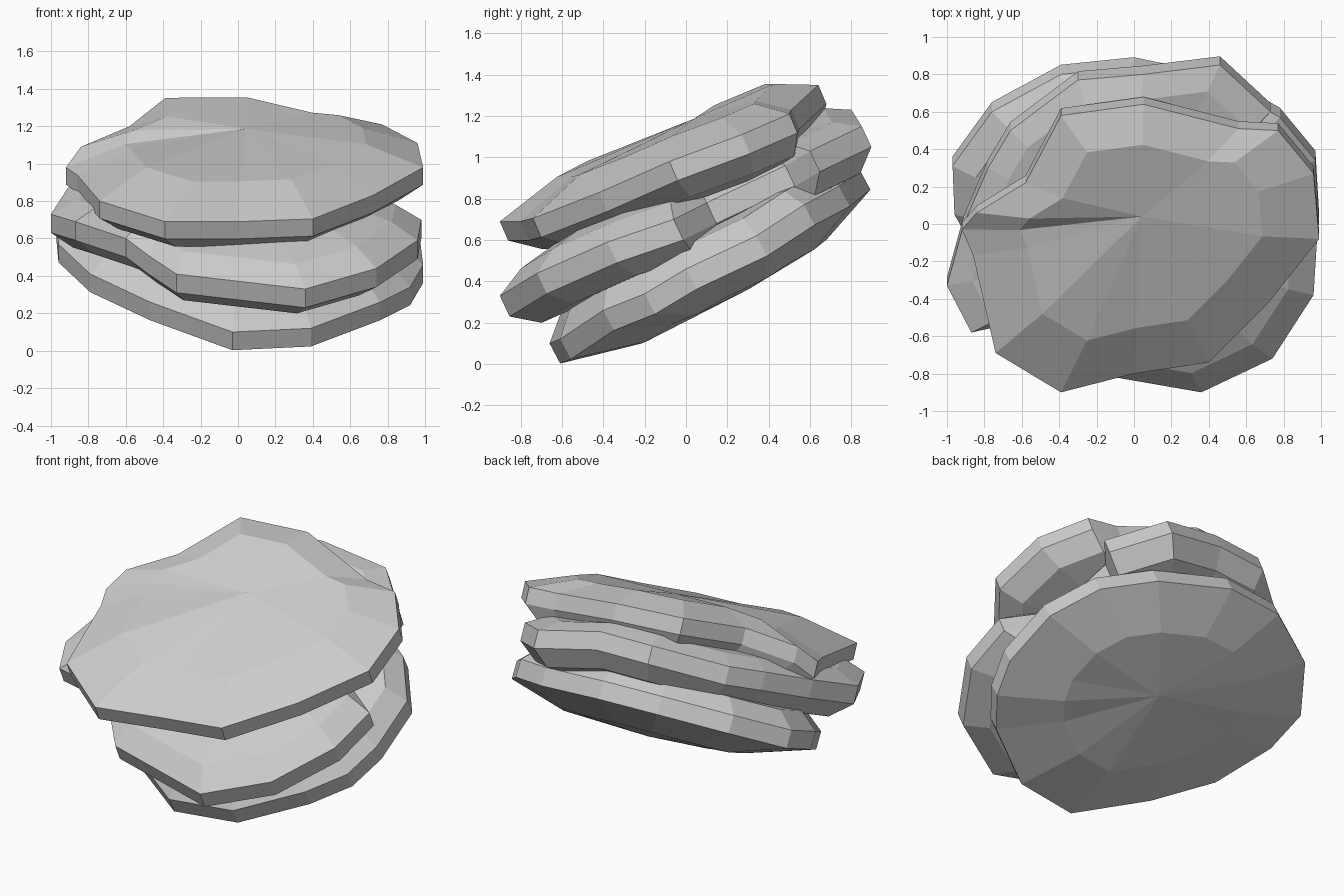
import bpy, bmesh
from math import radians
from mathutils import Vector, Matrix

if "Cube" in bpy.data.objects:
    bpy.data.objects.remove(bpy.data.objects["Cube"])


def slab(name, rim, tilt, thick, shift, crown, belly):
    """Tilted rock slab: domed top, upright rim band, bulging underside.
    shift moves the dome centre within the slab's plane; crown and belly are
    (ring scale, bulge) pairs ending with the bulge of the centre point."""
    tip = Matrix.Rotation(radians(tilt), 3, 'X')
    up = tip @ Vector((0, 0, 1))
    rim = [Vector(p) for p in rim]
    mid = sum(rim, Vector()) / len(rim) + tip @ Vector((*shift, 0))
    bm = bmesh.new()

    def ring(scale, offset):
        return [bm.verts.new(mid + (p - mid) * scale + up * offset) for p in rim]

    loops = [ring(s, b) for s, b in crown[:-1]]
    loops += [ring(1.0, 0.0), ring(1.0, -thick)]
    loops += [ring(s, -thick - b) for s, b in belly[:-1]]
    n = len(rim)
    for a, b in zip(loops, loops[1:]):
        for i in range(n):
            j = (i + 1) % n
            bm.faces.new((a[i], b[i], b[j], a[j]))
    # fans closing the top and underside
    top = bm.verts.new(mid + up * crown[-1])
    low = bm.verts.new(mid - up * (thick + belly[-1]))
    for i in range(n):
        j = (i + 1) % n
        bm.faces.new((top, loops[0][i], loops[0][j]))
        bm.faces.new((low, loops[-1][j], loops[-1][i]))
    bmesh.ops.triangulate(bm, faces=[f for f in bm.faces if len(f.verts) == 4])
    bmesh.ops.recalc_face_normals(bm, faces=bm.faces)
    me = bpy.data.meshes.new(name)
    bm.to_mesh(me)
    bm.free()
    ob = bpy.data.objects.new(name, me)
    bpy.context.collection.objects.link(ob)
    return ob


# Bottom slab
slab("bottom_slab", [
    (-.03, -.66, .10), (.39, -.61, .12), (.76, -.40, .26), (.92, -.20, .34),
    (.99, 0, .46), (.97, .34, .62), (.78, .57, .77), (.48, .74, .86),
    (.0, .84, .94), (-.39, .80, .93), (-.76, .60, .83), (-.97, .31, .68),
    (-.96, .05, .57), (-.79, -.25, .41), (-.47, -.46, .26)],
    28, .11, (0, .08), [(.6, .13), (.88, .10), .13], [(.6, .11), .14])

# Middle slab, with a deep notch on the right and a shallow one front left
slab("middle_slab", [
    (.36, -.90, .33), (.74, -.72, .44), (.96, -.38, .59), (.98, -.06, .70),
    (.70, .10, .78), (.62, .48, .96), (.73, .60, 1.03), (.46, .85, 1.15),
    (.05, .80, 1.23), (-.30, .77, 1.22), (-.66, .50, 1.08), (-.78, .30, 1.0),
    (-.91, .0, .87), (-1.0, -.33, .73), (-.87, -.58, .69), (-.60, -.52, .60),
    (-.48, -.62, .51), (-.33, -.78, .41)],
    25, .11, (0, .08), [(.6, .11), (.86, .07), .12],
    [(.88, .10), (.6, .12), .12])

# Top slab
slab("top_slab", [
    (-.39, -.90, .69), (.0, -.80, .69), (.40, -.74, .705), (.72, -.42, .83),
    (.99, -.08, .98), (.96, .27, 1.11), (.77, .50, 1.21), (.56, .51, 1.23),
    (.05, .64, 1.35), (-.39, .58, 1.35), (-.58, .22, 1.20), (-.84, .06, 1.09),
    (-.92, -.03, .98), (-.86, -.17, .94), (-.74, -.69, .80)],
    23, .10, (.06, .17), [(.68, .10), .12], [(.87, .10), (.6, .14), .15])
